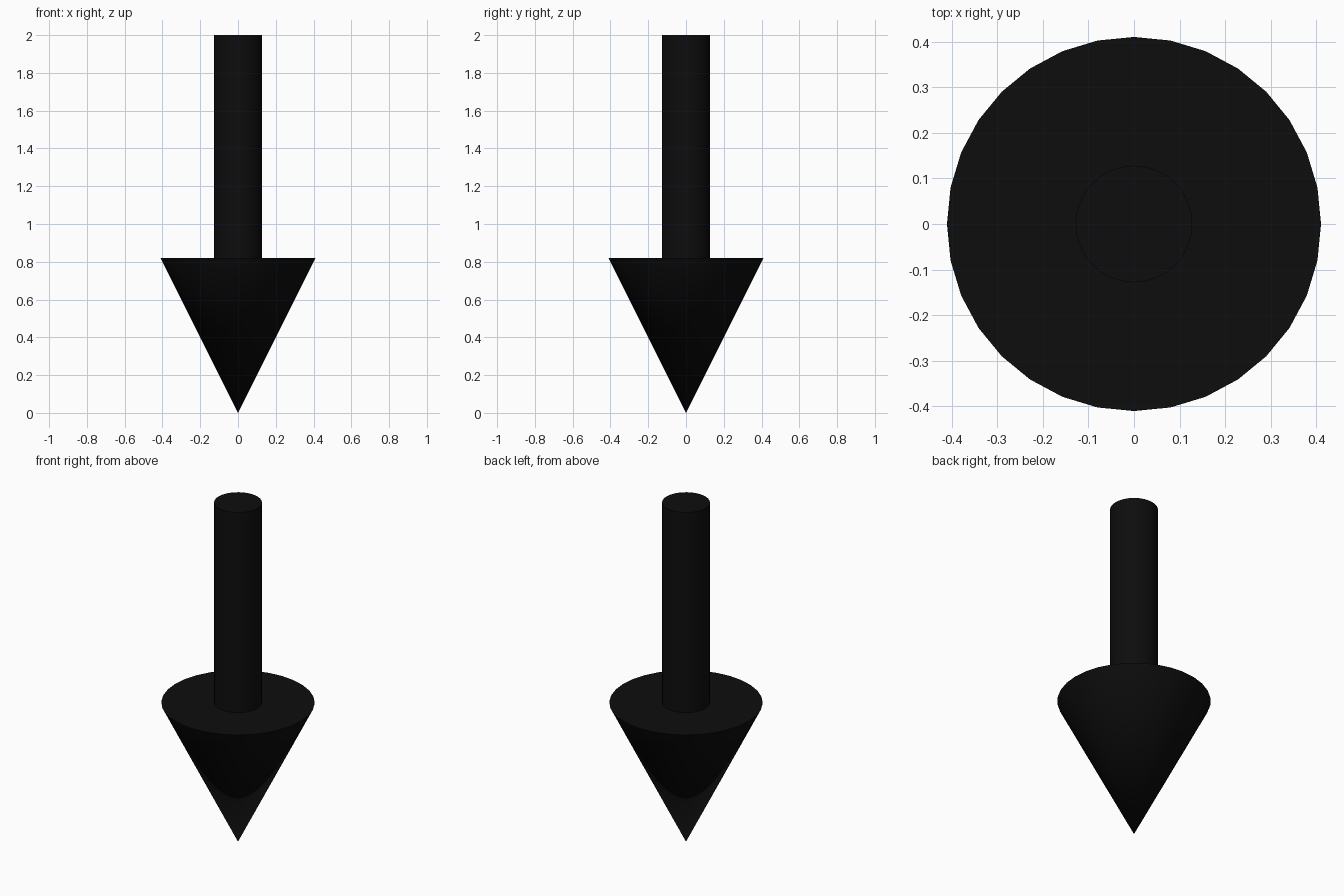
import bpy
import math

if "Cube" in bpy.data.objects:
    bpy.data.objects.remove(bpy.data.objects["Cube"])

SIDES = 32

black = bpy.data.materials.new("black")
black.diffuse_color = (0.004, 0.004, 0.004, 1)
black.use_nodes = True
black.node_tree.nodes["Principled BSDF"].inputs["Base Color"].default_value = black.diffuse_color


def round_part(name, r_bottom, r_top, z_bottom, z_top):
    """Upright, capped cylinder or cone between two heights."""
    bpy.ops.mesh.primitive_cone_add(
        vertices=SIDES, radius1=r_bottom, radius2=r_top,
        depth=z_top - z_bottom, location=(0, 0, (z_bottom + z_top) / 2))
    obj = bpy.context.object
    obj.name = name
    obj.data.materials.append(black)
    bpy.ops.object.shade_smooth_by_angle(angle=math.radians(35))
    return obj


# Downward-pointing head
round_part("arrow_head", 0.0, 0.41, 0.0, 0.82)

# Straight shaft, sunk slightly into the head
round_part("arrow_shaft", 0.128, 0.128, 0.78, 2.0)
